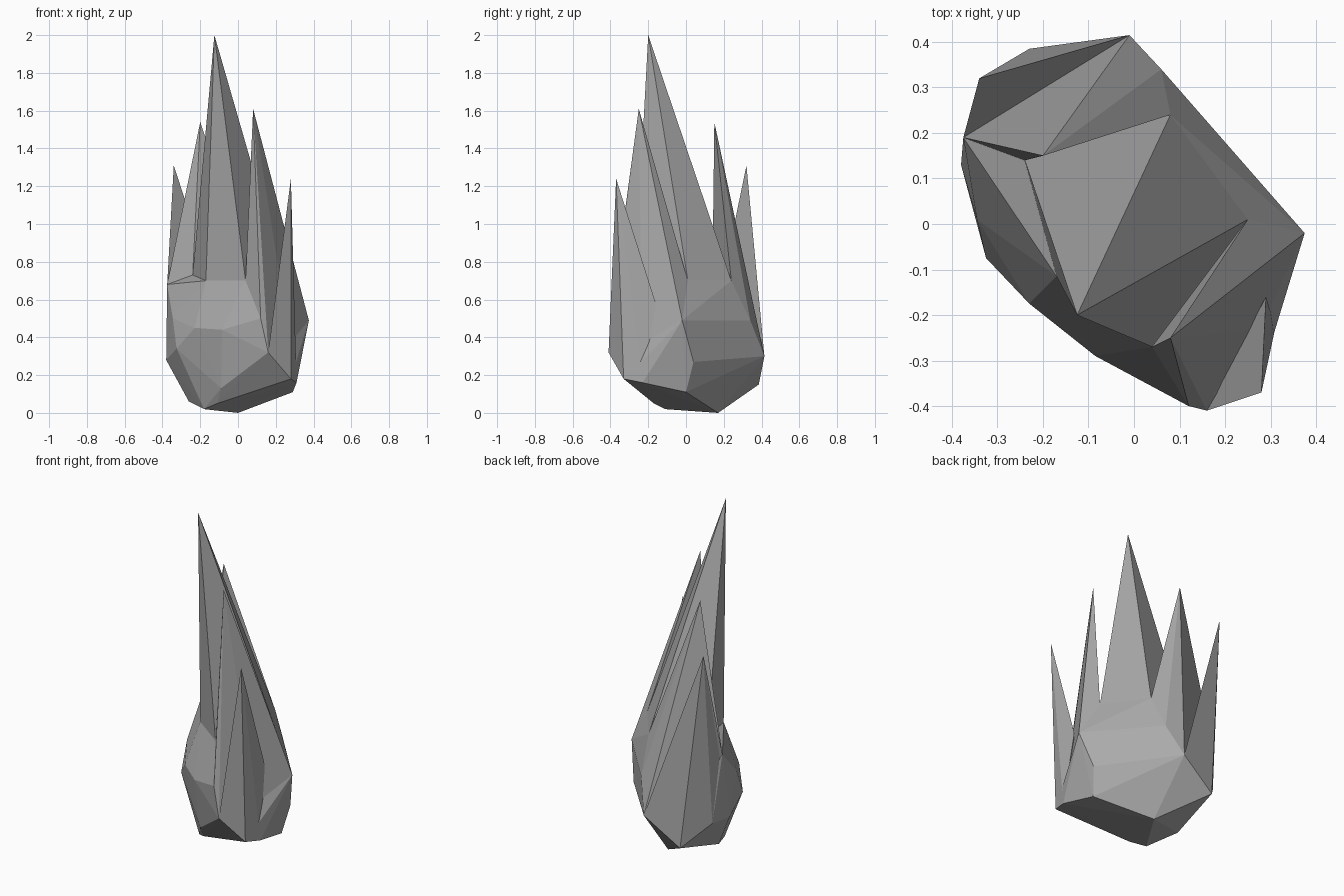
import bpy
import bmesh
from mathutils import Vector

default_cube = bpy.data.objects.get("Cube")
if default_cube:
    bpy.data.objects.remove(default_cube, do_unlink=True)

# One plain stone colour
stone = bpy.data.materials.new("grey_stone")
stone.use_nodes = True
colour = (0.4, 0.4, 0.4, 1)
stone.diffuse_color = colour
stone.node_tree.nodes["Principled BSDF"].inputs["Base Color"].default_value = colour

# Corners of the rock that the crystals grow from
rim = {
    "crown_left": (-.24, .14, .73),
    "crown_front": (-.17, -.115, .7),
    "crown_mid": (.04, -.27, .7),
    "crown_right": (.25, .01, .7),
    "crown_back": (.08, .24, .7),
    "right_shoulder": (.375, -.02, .49),
    "front_shoulder": (.12, -.4, .5),
    "front_corner": (.16, -.41, .32),
    "front_foot": (.28, -.33, .18),
    "right_foot": (.31, -.23, .16),
    "back_shoulder": (.06, .34, .49),
    "back_corner": (-.01, .415, .3),
    "back_foot": (-.23, .385, .15),
    "left_foot": (-.35, .25, .28),
    "left_corner": (-.38, .13, .28),
    "left_shoulder": (-.375, .19, .68),
}

# Remaining corners of the faceted rock: front, back, underside
front_points = [(-.345, .01, .5), (-.325, -.075, .34), (-.23, -.175, .45),
                (-.085, -.29, .44), (.03, -.32, .26), (-.09, -.23, .13)]
back_points = [(.21, .155, .51), (.32, .04, .27), (.13, .235, .3)]
under_points = [(.29, 0, .11), (0, .17, 0), (-.11, -.17, .05),
                (-.18, -.11, .02), (-.26, .06, .06)]


def finish(name, bm):
    """Turn a bmesh into a flat shaded stone object."""
    bmesh.ops.recalc_face_normals(bm, faces=bm.faces)
    mesh = bpy.data.meshes.new(name)
    bm.to_mesh(mesh)
    bm.free()
    mesh.materials.append(stone)
    obj = bpy.data.objects.new(name, mesh)
    bpy.context.collection.objects.link(obj)
    return obj


def rock(name, points):
    """Faceted convex boulder."""
    bm = bmesh.new()
    for p in points:
        bm.verts.new(p)
    hull = bmesh.ops.convex_hull(bm, input=bm.verts)
    loose = [v for v in hull["geom_interior"] if isinstance(v, bmesh.types.BMVert)]
    bmesh.ops.delete(bm, geom=loose, context="VERTS")
    finish(name, bm)


def spike(name, tip, corners):
    """Pointed crystal fanning from a ring of rock corners to one tip."""
    bm = bmesh.new()
    ring = [Vector(rim[c]) for c in corners]
    centre = sum(ring, Vector()) / len(ring)
    top, root = bm.verts.new(tip), bm.verts.new(centre * 0.9)
    verts = [bm.verts.new(p) for p in ring]
    for a, b in zip(verts, verts[1:] + verts[:1]):
        bm.faces.new((a, b, top))
        bm.faces.new((b, a, root))
    finish(name, bm)


rock("rock_base", list(rim.values()) + front_points + back_points + under_points)

# The tall middle crystal
spike("middle_crystal", (-.125, -.2, 2),
      ["crown_left", "crown_front", "crown_mid", "crown_right", "crown_back"])

# Crystals on the front right side
spike("front_crystal", (.08, -.25, 1.61),
      ["crown_mid", "front_shoulder", "front_corner", "right_foot",
       "right_shoulder", "crown_right"])
rim["front_notch"] = (.29, -.16, .58)
spike("front_small_crystal", (.28, -.37, 1.24),
      ["front_corner", "front_foot", "right_foot", "front_notch"])

# Crystals on the back left side
spike("back_crystal", (-.2, .15, 1.54),
      ["crown_left", "crown_back", "back_shoulder", "back_corner", "left_shoulder"])
spike("back_small_crystal", (-.34, .32, 1.31),
      ["back_corner", "back_foot", "left_foot", "left_corner", "left_shoulder"])
